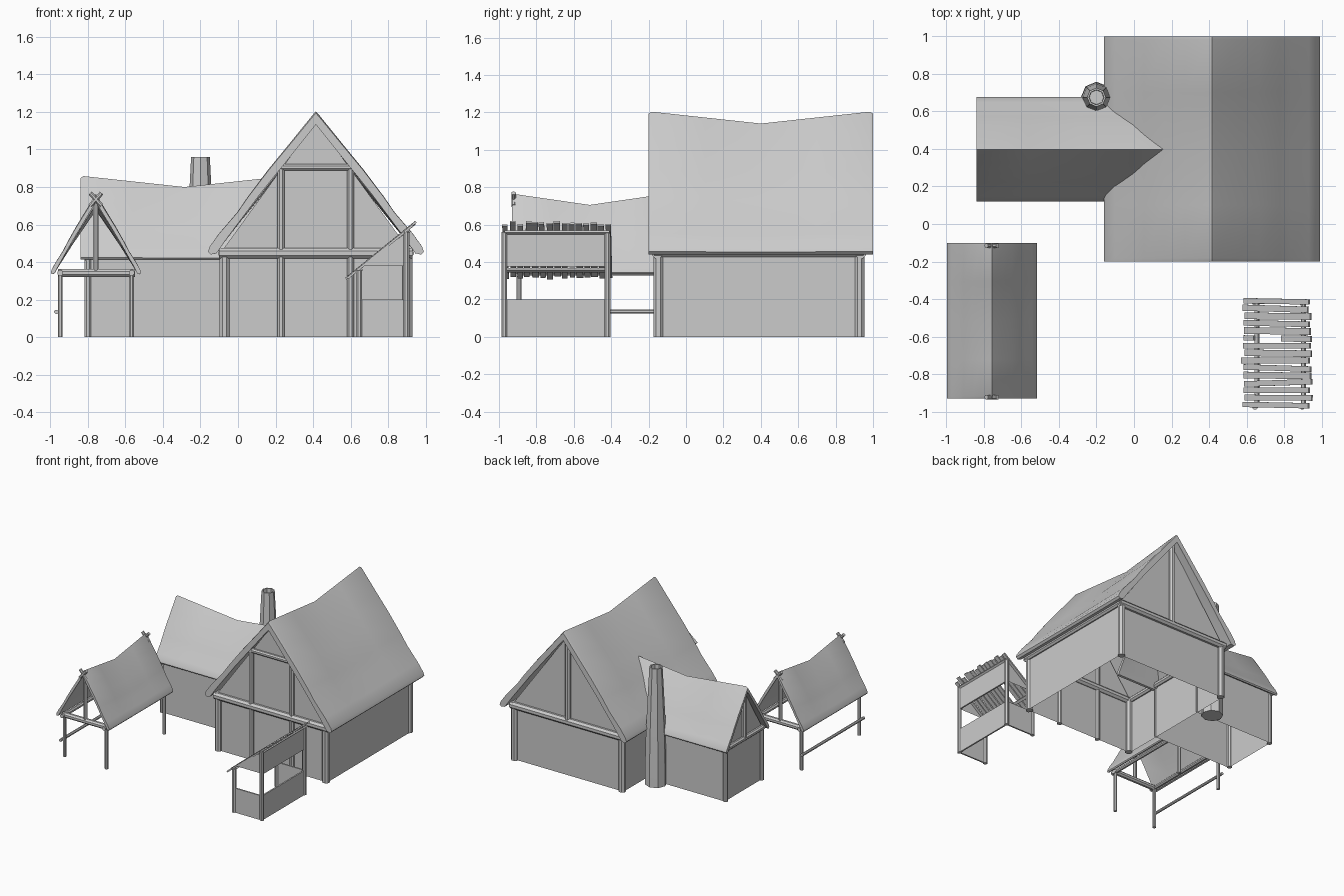
import bpy, bmesh, math, random
from mathutils import Vector, Matrix

if "Cube" in bpy.data.objects:
    bpy.data.objects.remove(bpy.data.objects["Cube"])

random.seed(4)
# Half thatch section: (distance from ridge, height), both normalised, outer then inner
THATCH = [(0, 1), (.03, .975), (.25, .77), (.44, .595), (.63, .405), (.73, .295), (.9, .145), (.985, .055),
          (1, .02), (.975, 0), (.92, .01), (.82, .12), (.52, .425), (0, .92)]


def make(name, verts, faces, smooth=True):
    mesh = bpy.data.meshes.new(name)
    mesh.from_pydata([tuple(v) for v in verts], [], faces)
    bm = bmesh.new()
    bm.from_mesh(mesh)
    bmesh.ops.recalc_face_normals(bm, faces=bm.faces)
    bm.to_mesh(mesh)
    bm.free()
    obj = bpy.data.objects.new(name, mesh)
    bpy.context.collection.objects.link(obj)
    if smooth:
        bpy.context.view_layer.objects.active = obj
        bpy.ops.object.select_all(action='DESELECT')
        obj.select_set(True)
        bpy.ops.object.shade_smooth_by_angle(angle=math.radians(35))
    return obj


def loft(name, rings, caps=True):
    n = len(rings[0])
    faces = [(i * n + j, i * n + (j + 1) % n, (i + 1) * n + (j + 1) % n, (i + 1) * n + j)
             for i in range(len(rings) - 1) for j in range(n)]
    if caps:
        faces += [tuple(range(n)), tuple(range((len(rings) - 1) * n, len(rings) * n))]
    return make(name, [v for r in rings for v in r], faces)


def pole(name, a, b, r, n=8):
    a, b = Vector(a), Vector(b)
    q = (b - a).to_track_quat('Z', 'Y')
    return loft(name, [[p + q @ Vector((r * math.cos(t), r * math.sin(t), 0))
                        for t in [(k + .5) * math.tau / n for k in range(n)]] for p in (a, b)])


def box(name, center, size, rot=Matrix()):
    c = [Vector((x, y, z)) for z in (-.5, .5) for x, y in ((-.5, -.5), (.5, -.5), (.5, .5), (-.5, .5))]
    verts = [Vector(center) + rot @ Vector((v.x * size[0], v.y * size[1], v.z * size[2])) for v in c]
    return make(name, verts, [(0, 1, 2, 3), (4, 5, 6, 7)] +
                [(i, (i + 1) % 4, (i + 1) % 4 + 4, i + 4) for i in range(4)], False)


def roof(name, ridge, half, base, height, start, end, sag, along_x=False):
    outer, inner = THATCH[:11], THATCH[11:]
    right = outer + inner
    section = right + [(-d, h) for d, h in reversed(right[1:-1])]
    rings = []
    length = end - start
    # ends are pulled in slightly so the thatch rim looks rounded
    for t, shrink in ((0, .012), (.015, 0), (.25, 0), (.5, 0), (.75, 0), (.985, 0), (1, .012)):
        drop = sag * (1 - abs(2 * t - 1)) + shrink
        ring = []
        for d, h in section:
            u, v, z = ridge + d * half, start + t * length, base + h * height - drop * max(h, 0)
            ring.append((v, u, z) if along_x else (u, v, z))
        rings.append(ring)
    return loft(name, rings)


def house_walls(name, u0, u1, v0, v1, eave, peak, along_x=False, far_end=True):
    mid = (u0 + u1) / 2
    ring = [(u0, 0), (u0, eave), (mid, peak), (u1, eave), (u1, 0)]
    verts = [(v, u, z) if along_x else (u, v, z) for v in (v0, v1) for u, z in ring]
    faces = [(0, 1, 2, 3, 4), (0, 1, 6, 5), (3, 4, 9, 8)]
    if far_end:
        faces.append((5, 6, 7, 8, 9))
    return make(name, verts, faces, False)


# Main house
roof("main_roof", .415, .575, .44, .765, -.2, 1.0, .065)
house_walls("main_walls", -.085, .915, -.15, .93, .46, 1.15)
for x in (-.072, .902):
    for y in (-.148, .928):
        pole("main_corner_post", (x, y, 0), (x, y, .45), .029)
for y in (-.155, .935):
    pole("main_gable_beam", (-.1, y, .447), (.93, y, .447), .03)
for x in (-.085, .915):
    pole("main_eave_beam", (x, -.17, .45), (x, .95, .45), .024)
for x in (.23, .6):
    pole("front_gable_stud", (x, -.155, 0), (x, -.155, .92), .02)
pole("front_collar_beam", (.2, -.158, .905), (.63, -.158, .905), .018)
pole("back_king_post", (.415, .935, .44), (.415, .935, 1.15), .024)

# Side wing
roof("wing_roof", .398, .278, .415, .445, -.84, .27, .06, True)
house_walls("wing_walls", .155, .64, -.8, -.07, .425, .82, True, False)
for y in (.165, .63):
    pole("wing_corner_post", (-.8, y, 0), (-.8, y, .43), .02)
    pole("wing_eave_beam", (-.82, y - .005, .43), (-.08, y - .005, .43), .014)
pole("wing_gable_beam", (-.805, .14, .428), (-.805, .655, .428), .02)
pole("wing_king_post", (-.805, .398, .42), (-.805, .398, .82), .018)

# Chimney with a recessed flue
prof = [(0, .083), (.3, .08), (.5, .073), (.82, .057), (.96, .05), (.96, .04), (.9, .038)]
loft("chimney", [[(-.2 + r * math.cos(k * math.tau / 8), .675 + r * math.sin(k * math.tau / 8), z)
                  for k in range(8)] for z, r in prof])

# Open shelter
roof("shelter_roof", -.757, .24, .335, .43, -.93, -.1, .06)
for y in (-.893, -.145):
    for x in (-.947, -.567):
        pole("shelter_post", (x, y, 0), (x, y, .34), .014)
    pole("shelter_tie_beam", (-.96, y, .342), (-.55, y, .342), .022)
    pole("shelter_king_post", (-.757, y, .33), (-.757, y, .73), .016)
for x in (-.947, -.567):
    pole("shelter_eave_beam", (x, -.93, .342), (x, -.11, .342), .016)
for y in (-.922, -.115):
    for s in (-1, 1):
        pole("ridge_finial", (-.757 - s * .03, y, .70), (-.757 + s * .03, y, .768), .013)
pole("shelter_rail", (-.968, -.92, .135), (-.968, -.12, .135), .012)

# Market stall frame and panels
for y in (-.972, -.42):
    pole("stall_low_post", (.645, y, 0), (.645, y, .355), .017)
    pole("stall_high_post", (.897, y, 0), (.897, y, .56), .017)
    box("stall_side_panel", (.77, y, .1), (.25, .012, .2))
    make("stall_side_gable", [(.665, y, .38), (.9, y, .38), (.9, y, .56)], [(0, 1, 2)], False)
box("stall_counter", (.897, -.696, .1), (.012, .55, .2))
box("stall_upper_panel", (.897, -.696, .465), (.012, .55, .18))

# Ragged plank roof of the stall
slope = -math.atan2(.3, .37)
tilt = Matrix.Rotation(slope, 4, 'Y')
for d in (-.15, .17):
    c = Vector((.765, -.69, .458)) + tilt @ Vector((d, 0, -.011))
    box("stall_batten", c, (.022, .56, .012), tilt)
count = 15
for i in range(count):
    y = -.965 + i * .553 / (count - 1)
    turn = tilt @ Matrix.Rotation(random.uniform(-.03, .03), 4, 'Z')
    if i == 9:   # broken plank
        pieces = ((-.19, .07, 0), (.13, .2, 0))
    else:
        pieces = ((random.uniform(-.012, .012), random.uniform(.44, .465), 0),)
    for off, length, _ in pieces:
        c = Vector((.765, y, .46)) + turn @ Vector((off, 0, random.uniform(0, .006)))
        box("stall_roof_plank", c, (length, random.uniform(.028, .036), .012), turn)
